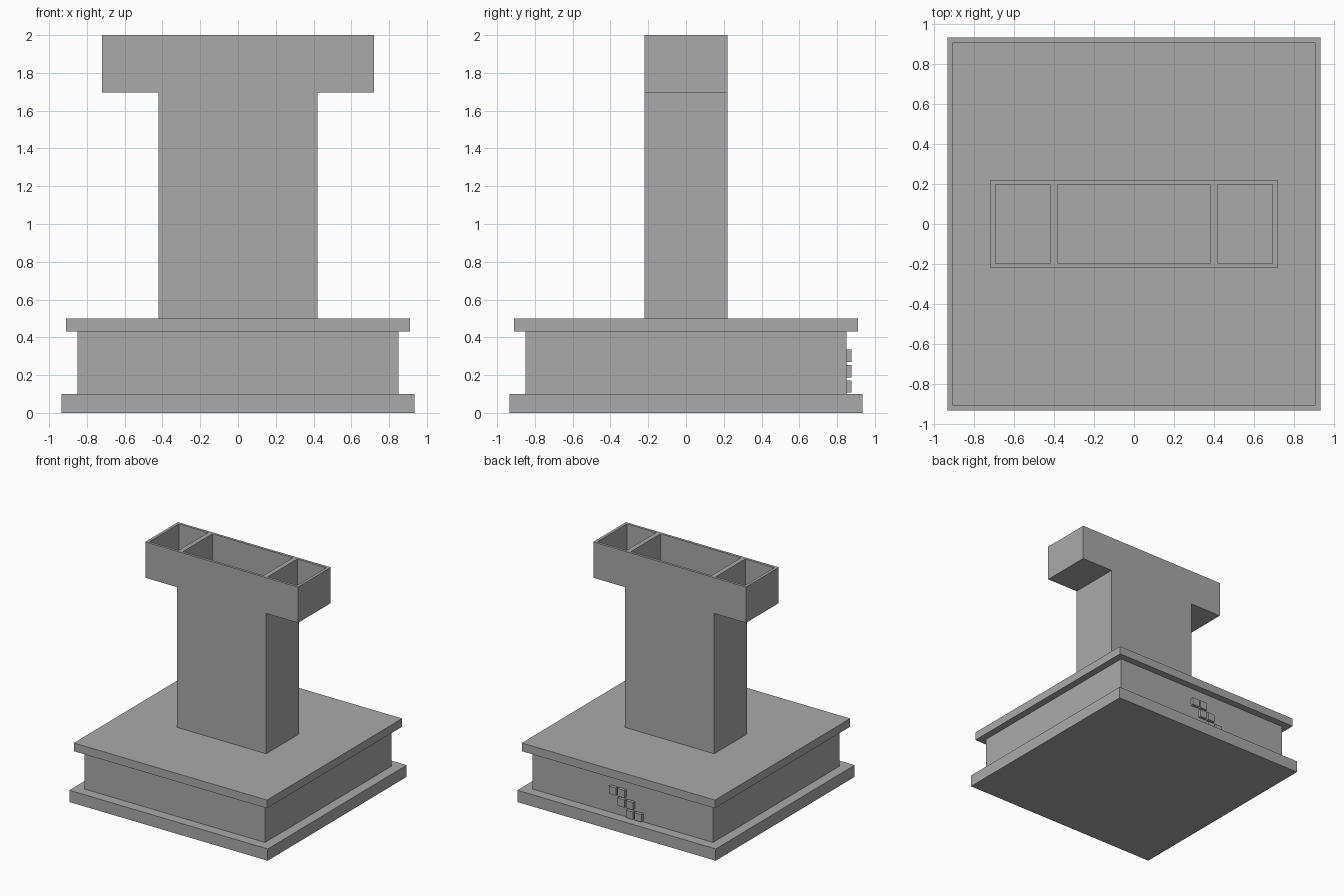
import bpy, bmesh

if "Cube" in bpy.data.objects:
    bpy.data.objects.remove(bpy.data.objects["Cube"])

grey = bpy.data.materials.new("stone grey")
grey.diffuse_color = (0.4, 0.4, 0.4, 1)
grey.use_nodes = True
grey.node_tree.nodes["Principled BSDF"].inputs["Base Color"].default_value = grey.diffuse_color


def finish(name, bm):
    bmesh.ops.recalc_face_normals(bm, faces=bm.faces)
    mesh = bpy.data.meshes.new(name)
    bm.to_mesh(mesh)
    bm.free()
    mesh.materials.append(grey)
    ob = bpy.data.objects.new(name, mesh)
    bpy.context.collection.objects.link(ob)
    return ob


def box(name, x0, x1, y0, y1, z0, z1):
    bm = bmesh.new()
    bmesh.ops.create_cube(bm, size=1)
    for v in bm.verts:
        v.co = (x1 if v.co.x > 0 else x0,
                y1 if v.co.y > 0 else y0,
                z1 if v.co.z > 0 else z0)
    return finish(name, bm)


# Stepped square base
for name, h, z0, z1 in (("base_plinth", 0.935, 0, 0.1),
                        ("base_body", 0.85, 0.1, 0.43),
                        ("base_top_plate", 0.91, 0.43, 0.5)):
    box(name, -h, h, -h, h, z0, z1)

# T-shaped column, extruded from its front profile
half = [(0.42, 0.5), (0.42, 1.695), (0.72, 1.695), (0.72, 2.0)]
profile = half + [(-x, z) for x, z in reversed(half)]
bm = bmesh.new()
face = bm.faces.new([bm.verts.new((x, -0.22, z)) for x, z in profile])
ext = bmesh.ops.extrude_face_region(bm, geom=[face])
moved = [g for g in ext["geom"] if isinstance(g, bmesh.types.BMVert)]
bmesh.ops.translate(bm, verts=moved, vec=(0, 0.44, 0))
column = finish("t_column", bm)

# Open-topped cavities: deep central shaft and one bin in each arm
for name, x0, x1, z0 in (("shaft_cutter", -0.38, 0.38, 0.525),
                         ("left_bin_cutter", -0.695, -0.42, 1.72),
                         ("right_bin_cutter", 0.42, 0.695, 1.72)):
    cutter = box(name, x0, x1, -0.198, 0.198, z0, 2.1)
    cutter.hide_render = True
    cutter.display_type = 'WIRE'
    cutter.hide_set(True)
    mod = column.modifiers.new(name, 'BOOLEAN')
    mod.operation = 'DIFFERENCE'
    mod.solver = 'EXACT'
    mod.object = cutter

# Staggered small blocks on the back of the base
s = 0.0325
for row in range(3):
    for col in range(2):
        x, z = 0.08 - 0.08 * (row + col), 0.302 - 0.081 * row
        box(f"back_block_{row}_{col}", x - s, x + s, 0.84, 0.877, z - s, z + s)
